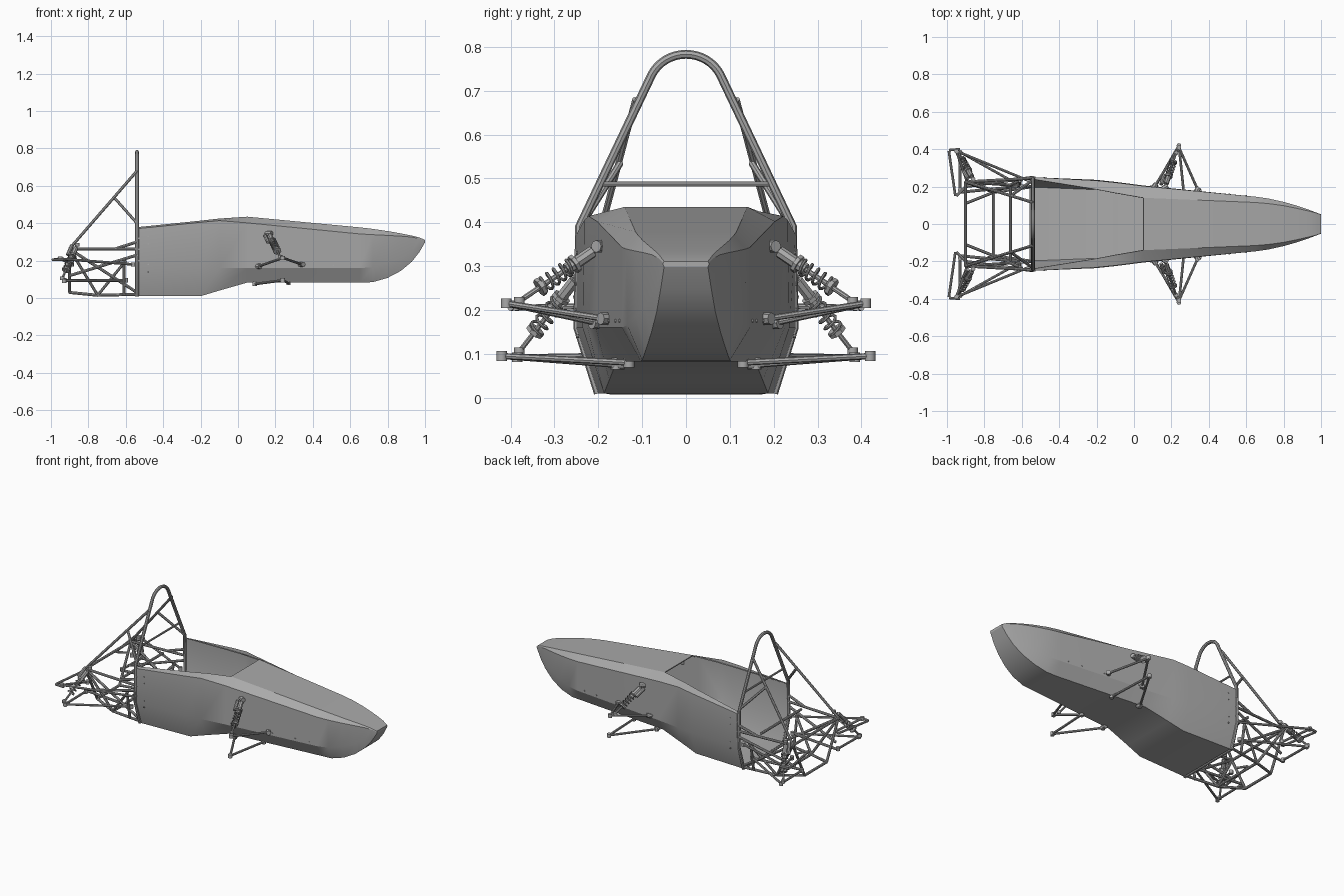
import bpy, bmesh, math
from mathutils import Vector

cube = bpy.data.objects.get("Cube")
if cube:
    bpy.data.objects.remove(cube)

grey = bpy.data.materials.new("mid grey")
grey.use_nodes = True
grey.diffuse_color = (0.4, 0.4, 0.4, 1)
grey.node_tree.nodes["Principled BSDF"].inputs["Base Color"].default_value = (0.4, 0.4, 0.4, 1)


def finish(obj, mirror=False, angle=30):
    """Apply modifiers, colour and shading."""
    if mirror:
        mod = obj.modifiers.new("mirror", 'MIRROR')
        mod.use_axis = (False, True, False)
        mod.use_clip = False
        mod.use_mirror_merge = False
    bpy.ops.object.select_all(action='DESELECT')
    obj.select_set(True)
    bpy.context.view_layer.objects.active = obj
    bpy.ops.object.convert(target='MESH')
    obj = bpy.context.object
    obj.data.materials.clear()
    obj.data.materials.append(grey)
    bpy.ops.object.shade_smooth_by_angle(angle=math.radians(angle))
    return obj


def tubes(name, paths, r=0.008, mirror=True):
    """Round tubes along point lists."""
    cu = bpy.data.curves.new(name, 'CURVE')
    cu.dimensions = '3D'
    cu.bevel_depth = r
    cu.bevel_resolution = 2
    cu.use_fill_caps = True
    for path in paths:
        sp = cu.splines.new('POLY')
        sp.points.add(len(path) - 1)
        for p, co in zip(sp.points, path):
            p.co = (*co, 1)
    obj = bpy.data.objects.new(name, cu)
    bpy.context.collection.objects.link(obj)
    return finish(obj, mirror, 40)


def mesh_object(name, bm):
    me = bpy.data.meshes.new(name)
    bm.to_mesh(me)
    bm.free()
    obj = bpy.data.objects.new(name, me)
    bpy.context.collection.objects.link(obj)
    return obj


# Body shell: half sections as x, then (y, z) of roof, shoulder, waist, floor
sections = [
    (-.53, (.238, .380), (.25, .372), (.25, .16), (.20, .01)),
    (-.20, (.185, .414), (.232, .405), (.236, .16), (.187, .01)),
    (-.10, (.166, .425), (.222, .414), (.225, .16), (.175, .04)),
    (.05, (.140, .435), (.203, .402), (.206, .16), (.158, .083)),
    (.65, (.115, .378), (.146, .343), (.146, .16), (.103, .083)),
    (.72, (.109, .370), (.136, .339), (.134, .165), (.10, .085)),
    (.80, (.098, .358), (.118, .335), (.114, .185), (.092, .108)),
    (.87, (.084, .346), (.098, .331), (.094, .21), (.08, .145)),
    (.93, (.070, .334), (.078, .326), (.074, .245), (.067, .195)),
    (.97, (.060, .324), (.063, .318), (.062, .273), (.058, .246)),
    (1.0, (.050, .311), (.052, .307), (.052, .303), (.050, .298)),
]
bm = bmesh.new()
rings = []
for x, *half in sections:
    loop = half + [(-y, z) for y, z in reversed(half)]
    rings.append([bm.verts.new((x, y, z)) for y, z in loop])
for i, (a, b) in enumerate(zip(rings, rings[1:])):
    for j in range(8):
        if j == 7 and i < 3:      # open cockpit
            continue
        k = (j + 1) % 8
        bm.faces.new((a[j], a[k], b[k], b[j]))
bm.faces.new(rings[-1])
bmesh.ops.recalc_face_normals(bm, faces=bm.faces)
body = mesh_object("body_shell", bm)
solid = body.modifiers.new("thickness", 'SOLIDIFY')
solid.thickness = 0.006
solid.offset = -1
finish(body, angle=22)

# Roll hoop with its braces
X = -.54
arc = [(X, .087 * math.cos(t), .70 + .083 * math.sin(t))
       for t in [math.radians(25 + 130 * i / 16) for i in range(17)]]
leg = [(X, .20, .01), (X, .247, .16), (X, .243, .39)]
hoop = leg + arc + [(x, -y, z) for x, y, z in reversed(leg)]
tubes("roll_hoop", [hoop], .010, False)
tubes("hoop_crossbar", [[(X, -.19, .487), (X, .19, .487)]], .006, False)
tubes("hoop_braces", [
    [(X, .115, .68), (-.90, .225, .265)],
    [(-.66, .15, .535), (X, .235, .40)],
], .008)

# Rear space frame
U, D, R = .262, .02, -.90
tubes("rear_frame_sides", [
    [(X, .245, U), (R, .225, U)],
    [(X, .20, D), (-.75, .17, .015), (R, .11, .03)],
    [(R, .225, U), (R, .11, .03)],
    [(R, .225, U), (X, .20, .03)],
    [(X, .25, .23), (R, .20, .12)],
    [(-.75, .17, .015), (-.60, .235, .20)],
    [(-.62, .20, .095), (-.93, .17, .095)],
    [(-.61, .20, .02), (-.61, .23, .20)],
    [(-.75, .17, .015), (R, .225, U)],
    [(X, .247, .30), (-.66, .237, U)],
], .008)
tubes("rear_frame_crossbars", [
    [(x, -y, z), (x, y, z)] for x, y, z in
    [(R, .225, U), (R, .11, .03), (-.66, .20, U), (-.75, .17, .015), (X - .01, .20, D)]
], .008, False)

# Wishbones: two legs meeting at the outer joint
def wishbone(name, apex, inner, r=.007):
    tubes(name, [[apex, p] for p in inner], r)
    ends("%s_joints" % name, [apex] + inner, .012, .022)


def ends(name, points, r, h):
    bm = bmesh.new()
    for p in points:
        made = bmesh.ops.create_cone(bm, cap_ends=True, segments=12, radius1=r,
                                     radius2=r, depth=h)
        bmesh.ops.translate(bm, verts=made["verts"], vec=p)
    finish(mesh_object(name, bm), True, 40)


wishbone("front_upper_wishbone", (.24, .41, .215), [(.11, .20, .17), (.34, .185, .18)])
wishbone("front_lower_wishbone", (.24, .42, .095), [(.09, .16, .075), (.27, .13, .08)])
wishbone("rear_upper_wishbone", (-.95, .39, .21), [(-.56, .23, .18), (-.89, .22, .18)])
wishbone("rear_lower_wishbone", (-.93, .385, .092), [(-.60, .20, .095), (-.93, .18, .095)])
tubes("toe_links", [
    [(-.99, .39, .205), (-.955, .15, .21)],
    [(-.99, .395, .205), (-.93, .40, .205)],
    [(-.95, .15, .21), (R, .20, .20)],
], .007)


# Dampers: rod, body, collars and coil spring along an axis
def damper(name, top, foot):
    a, b = Vector(top), Vector(foot)
    axis = b - a
    side = axis.cross(Vector((1, 0, 0))).normalized()
    other = axis.normalized().cross(side)
    at = lambda t: a + axis * t
    tubes(name + "_rod", [[a, b]], .006)
    tubes(name + "_body", [[at(.10), at(.42)]], .014)
    tubes(name + "_reservoir", [[at(.06) + other * .025, at(.34) + other * .025]], .010)
    tubes(name + "_collars", [[at(t), at(t + .04)] for t in (.3, .72)], .022)
    coil = []
    for i in range(61):
        ang = i / 12 * 2 * math.pi
        coil.append(at(.33 + .40 * i / 60) + (side * math.cos(ang) + other * math.sin(ang)) * .018)
    tubes(name + "_spring", [coil], .0035)
    ends(name + "_eyes", [a, b], .012, .018)


damper("front_damper", (.165, .195, .345), (.225, .38, .22))
damper("rear_damper", (-.86, .24, .285), (-.94, .38, .105))

# Mounting bolts on the body sides
bolts = [(-.48, .248, z) for z in (.14, .18, .29, .33)] + [(-.53, .25, z) for z in (.2, .26, .32)]
bolts += [(x, .206 - .1 * (x - .05), .175) for x in (.09, .13, .33, .36, .51, .60)]
tubes("side_bolts", [[(x, y - .004, z), (x, y + .003, z)] for x, y, z in bolts], .004)

# Brackets where the front dampers and arms meet the body
tubes("body_brackets", [
    [(.15, .185, .345), (.18, .205, .345)],
    [(.10, .19, .17), (.12, .215, .17)],
    [(.33, .17, .18), (.35, .195, .18)],
    [(.09, .14, .078), (.09, .17, .078)],
], .014)
